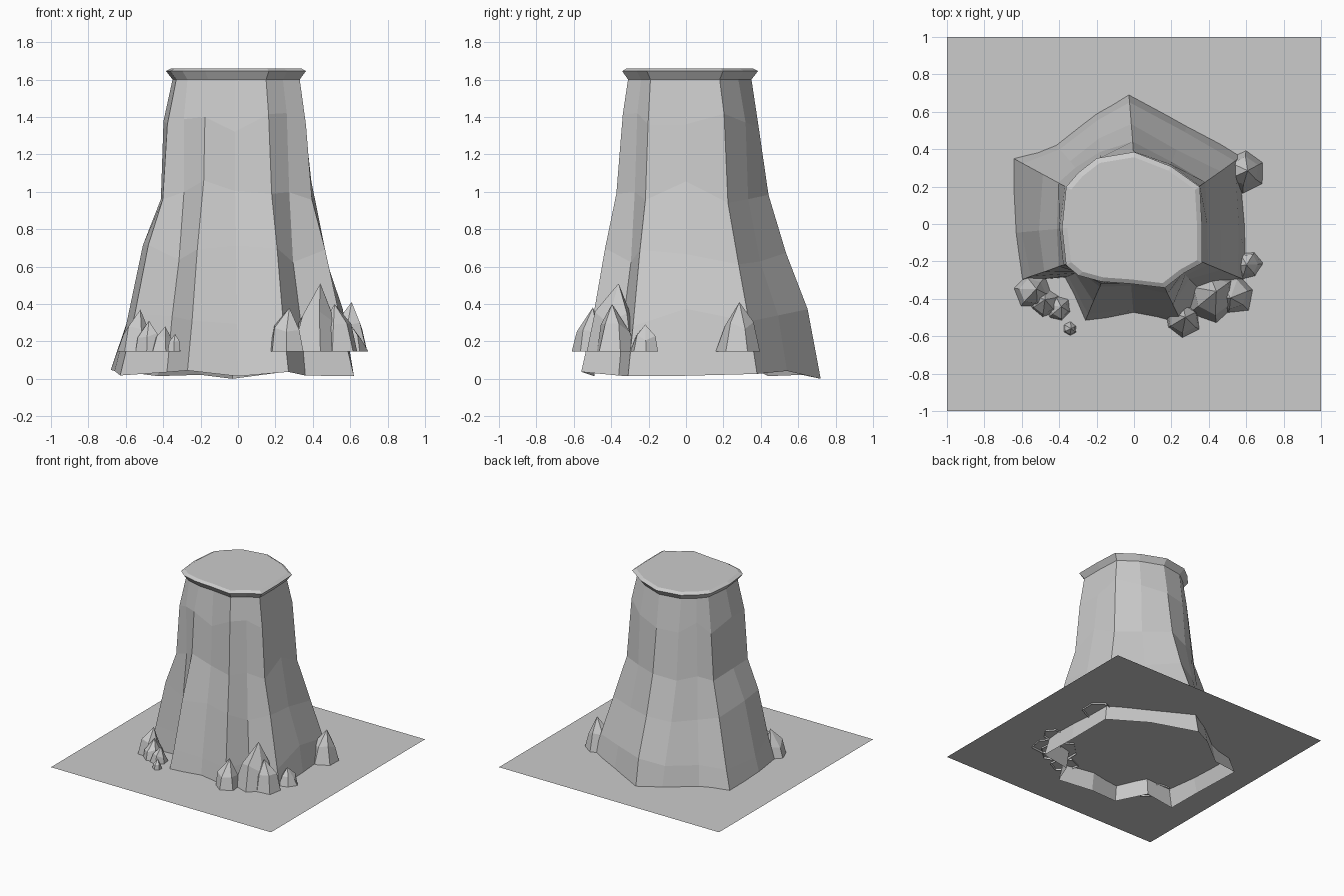
import bpy, bmesh, math, random
from mathutils import Vector

random.seed(4)
cube = bpy.data.objects.get("Cube")
if cube:
    bpy.data.objects.remove(cube)

# Single stone colour
stone = bpy.data.materials.new("grey_stone")
stone.use_nodes = True
grey = (0.6, 0.6, 0.6, 1)
stone.diffuse_color = grey
stone.node_tree.nodes["Principled BSDF"].inputs["Base Color"].default_value = grey


def finish(bm, name):
    bmesh.ops.recalc_face_normals(bm, faces=bm.faces)
    mesh = bpy.data.meshes.new(name)
    bm.to_mesh(mesh)
    bm.free()
    mesh.materials.append(stone)
    obj = bpy.data.objects.new(name, mesh)
    bpy.context.collection.objects.link(obj)
    return obj


def loft(bm, rings):
    """Bridge closed rings of points and return the last ring's vertices."""
    loops = [[bm.verts.new(p) for p in ring] for ring in rings]
    for low, high in zip(loops, loops[1:]):
        for i in range(len(low)):
            j = (i + 1) % len(low)
            bm.faces.new((low[i], low[j], high[j], high[i]))
    return loops[-1]


def jitter(amount):
    return random.uniform(-amount, amount)


# Ground sheet
GROUND = 0.16
bm = bmesh.new()
bm.faces.new([bm.verts.new((x, y, GROUND))
              for x, y in ((-1, -1), (1, -1), (1, 1), (-1, 1))])
finish(bm, "ground_sheet")

# Trunk columns: foot x, y and neck x, y, counter-clockwise
columns = [
    (.62, -.31, .33, -.19), (.61, 0, .33, 0), (.60, .38, .32, .18),
    (.29, .54, .18, .28), (-.03, .72, 0, .35), (-.2, .62, -.18, .32),
    (-.43, .44, -.27, .25), (-.68, .37, -.33, .18), (-.66, -.05, -.35, -.02),
    (-.63, -.31, -.33, -.2), (-.38, -.29, -.27, -.25),
    (-.27, -.54, -.16, -.28), (0, -.49, -.02, -.29),
    (.27, -.56, .15, -.31), (.36, -.36, .24, -.24),
]
# Height and flare towards the foot
flare = [(.03, 1), (.33, .78), (.66, .48), (1, .23), (1.37, .13), (1.6, 0)]

rings = []
for level, (z, f) in enumerate(flare):
    wobble = .012 if 0 < level < len(flare) - 1 else 0
    ring = []
    for fx, fy, nx, ny in columns:
        foot, neck = Vector((fx, fy)), Vector((nx, ny))
        p = neck.lerp(foot, f) * (1 + jitter(wobble) * 2)
        dz = jitter(.06) if wobble else jitter(.02)
        ring.append((p.x, p.y, z + dz * (level < len(flare) - 1)))
    rings.append(ring)
rings[0][4] = (-.03, .72, 0)

# Flared rim with a bevelled top edge
for scale, z in ((1.1, 1.645), (1.02, 1.66)):
    rings.append([(nx * scale, ny * scale, z) for _, _, nx, ny in columns])

bm = bmesh.new()
top = loft(bm, rings)
bm.faces.new(top)
finish(bm, "rock_trunk")


# Faceted boulders: x, y, radius, peak height
def boulder(name, x, y, radius, peak):
    bm = bmesh.new()
    base = GROUND - .015
    turn = random.uniform(0, math.pi)
    layers = []
    for size, lift in ((1, 0), (.72, .5)):
        ring = []
        for i in range(6):
            a = turn + i * math.tau / 6
            r = radius * size * (1 + jitter(.12))
            z = base + (peak - base) * (lift + jitter(.12) * (lift > 0))
            ring.append((x + r * math.cos(a), y + r * math.sin(a), z))
        layers.append(ring)
    upper = loft(bm, layers)
    tip = bm.verts.new((x + jitter(.2) * radius, y + jitter(.2) * radius, peak))
    for i in range(6):
        bm.faces.new((upper[i], upper[(i + 1) % 6], tip))
    finish(bm, name)


boulders = {
    "front_right": [(.42, -.38, .15, .51), (.53, -.38, .11, .40),
                    (.26, -.51, .1, .38)],
    "front_left": [(-.54, -.36, .1, .37), (-.48, -.42, .08, .31),
                   (-.4, -.45, .07, .28), (-.34, -.56, .04, .24)],
    "left_side": [(.61, -.22, .08, .29), (.59, .28, .11, .41)],
}
for place, group in boulders.items():
    for number, values in enumerate(group, 1):
        boulder(f"{place}_boulder_{number}", *values)
